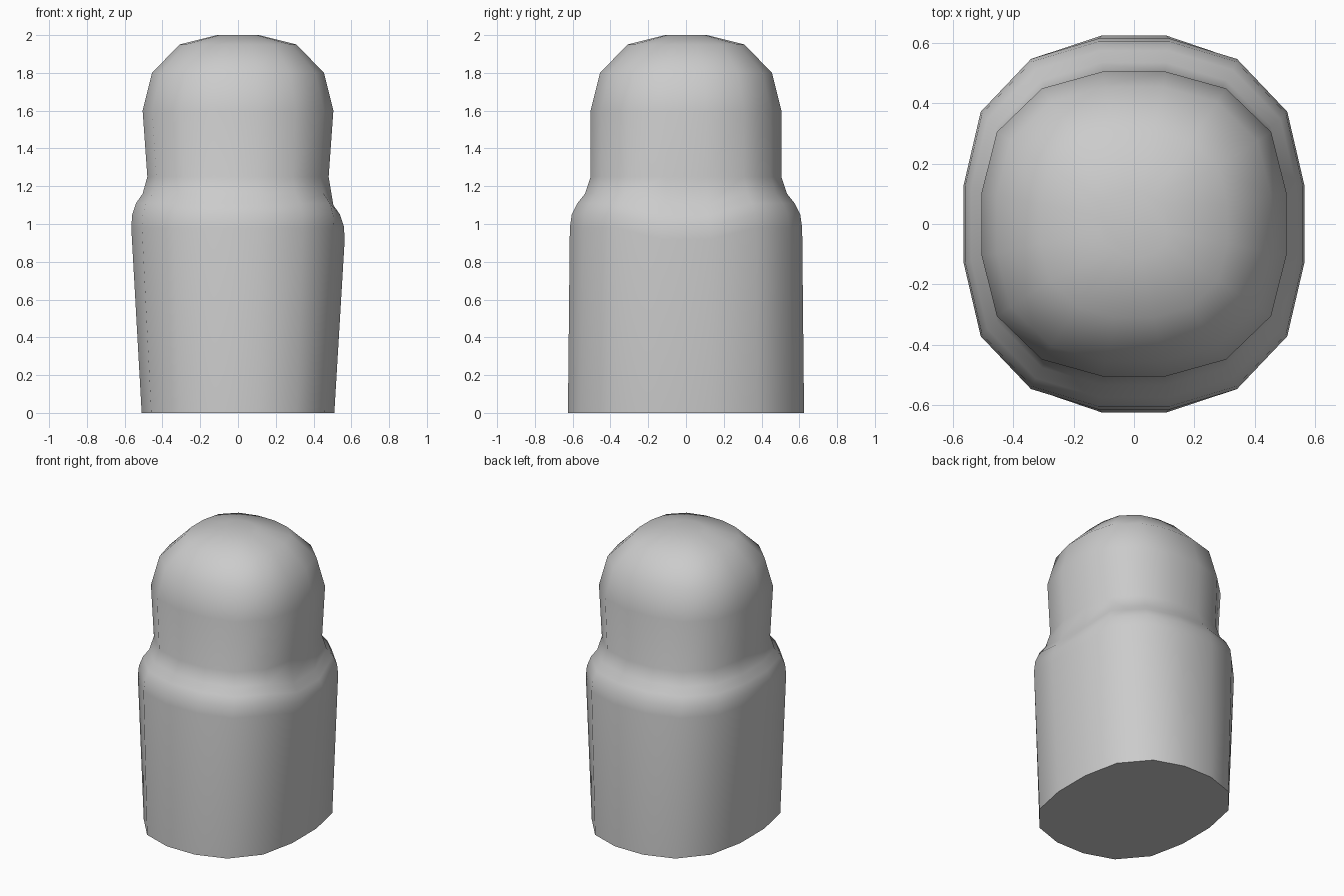
import bpy
import bmesh
import math

cube = bpy.data.objects.get("Cube")
if cube:
    bpy.data.objects.remove(cube, do_unlink=True)

# Single plain grey
GREY = (0.6, 0.6, 0.6, 1)
mat = bpy.data.materials.new("plain_grey")
mat.use_nodes = True
mat.diffuse_color = GREY
mat.node_tree.nodes["Principled BSDF"].inputs["Base Color"].default_value = GREY

# Rounded-square cross-section: one quadrant, mirrored into sixteen points
quadrant = [(1, 0.21), (0.9, 0.605), (0.605, 0.89), (0.21, 1)]
half = quadrant + [(-x, y) for x, y in reversed(quadrant)]
section = half + [(-x, -y) for x, y in half]

# Rings from the base to the crown: height, half width, half depth, side dip
rings = [
    (0, 0.51, 0.625, 0),
    (0.98, 0.565, 0.615, 0.06),
    (1.05, 0.56, 0.605, 0.06),
    (1.11, 0.54, 0.575, 0.06),
    (1.16, 0.505, 0.535, 0.06),
    (1.25, 0.48, 0.505, 0),
    (1.6, 0.505, 0.505, 0),
    (1.8, 0.455, 0.455, 0),
    (1.95, 0.31, 0.31, 0),
    (2, 0.11, 0.11, 0),
]

# Body, shoulder and domed head lofted as one skin
bm = bmesh.new()
loops = []
for z, rx, ry, dip in rings:
    loops.append([bm.verts.new((x * rx, y * ry, z - (dip if x > 0.95 else 0)))
                  for x, y in section])
count = len(section)
for low, high in zip(loops, loops[1:]):
    for i in range(count):
        j = (i + 1) % count
        bm.faces.new((low[i], low[j], high[j], high[i]))
bm.faces.new(list(reversed(loops[0])))
bm.faces.new(loops[-1])
bmesh.ops.recalc_face_normals(bm, faces=bm.faces)

mesh = bpy.data.meshes.new("body_and_head")
bm.to_mesh(mesh)
bm.free()
mesh.materials.append(mat)
body = bpy.data.objects.new("body_and_head", mesh)
bpy.context.collection.objects.link(body)

# Smooth skin with a crisp base edge
bpy.ops.object.select_all(action="DESELECT")
body.select_set(True)
bpy.context.view_layer.objects.active = body
bpy.ops.object.shade_smooth_by_angle(angle=math.radians(60))
